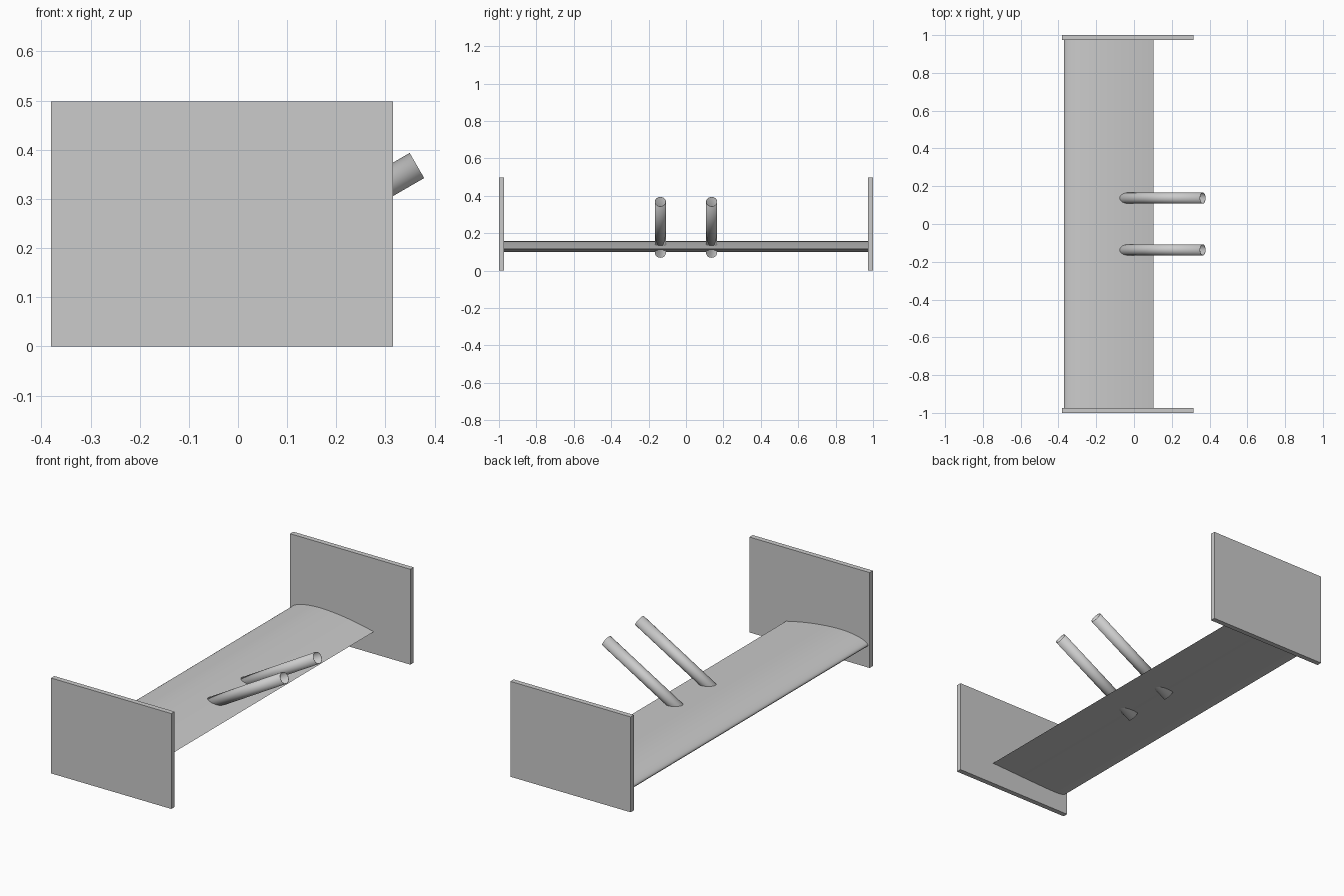
import bpy, bmesh, math
from mathutils import Matrix, Vector

cube = bpy.data.objects.get("Cube")
if cube:
    bpy.data.objects.remove(cube, do_unlink=True)

grey = bpy.data.materials.new("light grey")
grey.use_nodes = True
grey.diffuse_color = (0.6, 0.6, 0.6, 1)
grey.node_tree.nodes["Principled BSDF"].inputs["Base Color"].default_value = grey.diffuse_color


def finish(name, bm, smooth=False):
    """Turn a bmesh into a named, coloured object."""
    bmesh.ops.recalc_face_normals(bm, faces=bm.faces)
    mesh = bpy.data.meshes.new(name)
    bm.to_mesh(mesh)
    bm.free()
    mesh.materials.append(grey)
    obj = bpy.data.objects.new(name, mesh)
    bpy.context.collection.objects.link(obj)
    if smooth:
        bpy.ops.object.select_all(action="DESELECT")
        obj.select_set(True)
        bpy.context.view_layer.objects.active = obj
        bpy.ops.object.shade_smooth_by_angle(angle=math.radians(35))
    return obj


def airfoil(steps, camber=0.03, peak=0.4, thick=0.12):
    """Cambered section of unit chord: over the top, back underneath."""
    upper, lower = [], []
    for i in range(steps + 1):
        x = (1 - math.cos(math.pi * i / steps)) / 2
        t = 5 * thick * (0.2969 * math.sqrt(x) - 0.126 * x - 0.3516 * x**2
                         + 0.2843 * x**3 - 0.1036 * x**4)
        side = peak if x < peak else 1 - peak
        c = camber * (1 - ((x - peak) / side) ** 2)
        a = math.atan(-2 * camber * (x - peak) / side**2)
        upper.append((x - t * math.sin(a), c + t * math.cos(a)))
        lower.append((x + t * math.sin(a), c - t * math.cos(a)))
    return upper + lower[-2:0:-1]


# Wing: airfoil section extruded across the span
LEAD, CHORD, WING_Z, HALF = -0.37, 0.473, 0.115, 0.975
bm = bmesh.new()
section = [bm.verts.new((LEAD + CHORD * x, -HALF, WING_Z + CHORD * z))
           for x, z in airfoil(28)]
face = bm.faces.new(section)
ext = bmesh.ops.extrude_face_region(bm, geom=[face], use_keep_orig=True)
bmesh.ops.translate(bm, vec=(0, 2 * HALF, 0),
                    verts=[v for v in ext["geom"] if isinstance(v, bmesh.types.BMVert)])
finish("wing", bm, smooth=True)

# End plates and slanted open tubes, one of each per side
PLATE = Vector((0.695, 0.027, 0.498))
TUBE_LOW, TUBE_HIGH = Vector((-0.11, 0, 0.094)), Vector((0.364, 0, 0.368))
for label, side in (("front", -1), ("back", 1)):
    bm = bmesh.new()
    bmesh.ops.create_cube(bm, size=1, matrix=Matrix.Translation(
        (-0.0325, side * (1 - PLATE.y / 2), PLATE.z / 2)) @ Matrix.Diagonal((*PLATE, 1)))
    finish(label + "_end_plate", bm)

    axis = TUBE_HIGH - TUBE_LOW
    centre = (TUBE_LOW + TUBE_HIGH) / 2 + Vector((0, side * 0.137, 0))
    bm = bmesh.new()
    bmesh.ops.create_cone(bm, cap_ends=False, segments=40, radius1=0.0295, radius2=0.0295,
                          depth=axis.length, matrix=Matrix.Translation(centre)
                          @ axis.to_track_quat("Z", "Y").to_matrix().to_4x4())
    tube = finish(label + "_tube", bm, smooth=True)
    wall = tube.modifiers.new("wall", "SOLIDIFY")
    wall.thickness = 0.002
    wall.offset = -1
